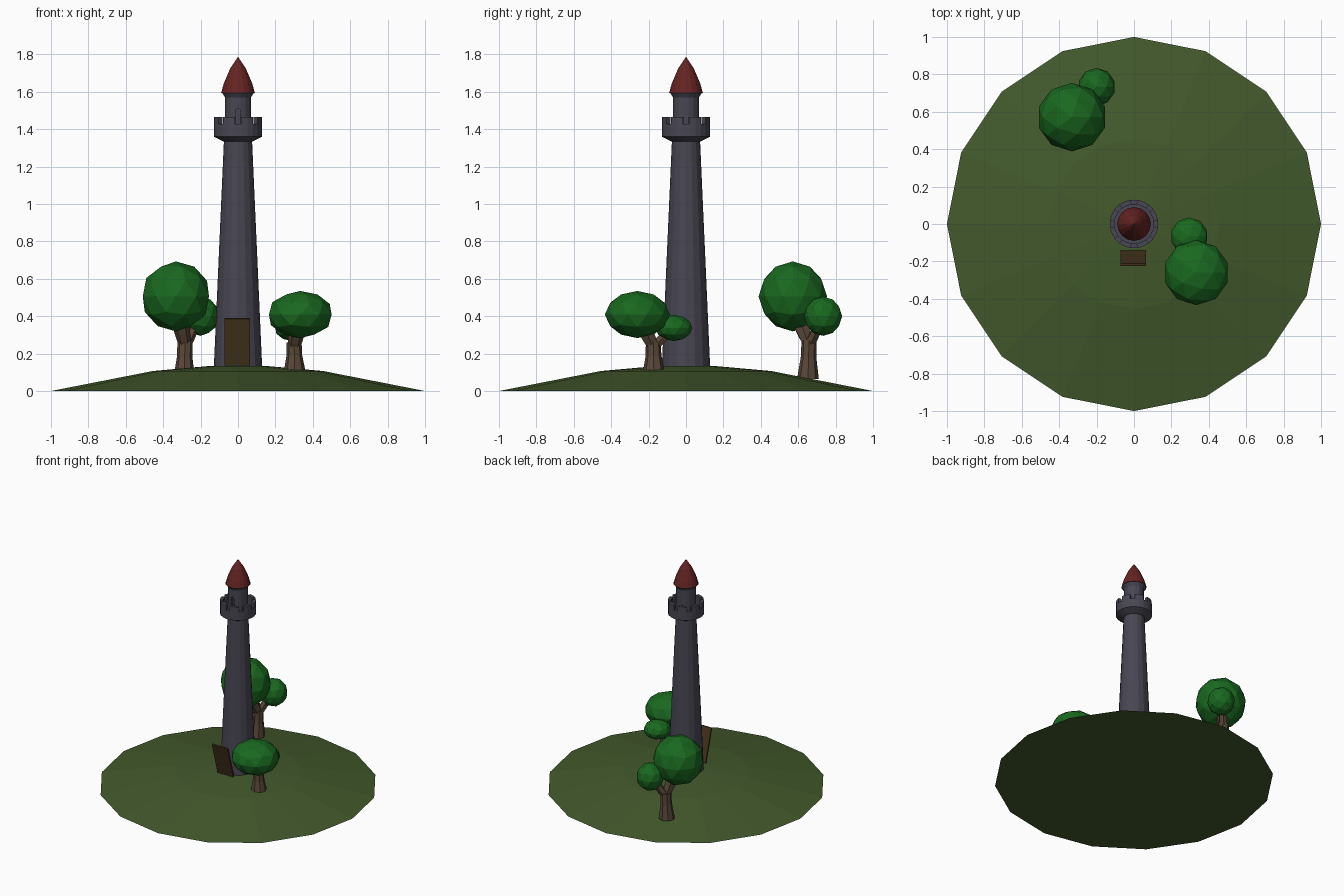
import bpy, bmesh
from math import sin, cos, pi, radians
from mathutils import Vector, Matrix

if "Cube" in bpy.data.objects:
    bpy.data.objects.remove(bpy.data.objects["Cube"])


def material(name, rgb):
    m = bpy.data.materials.new(name)
    m.diffuse_color = (*rgb, 1)
    m.use_nodes = True
    m.node_tree.nodes["Principled BSDF"].inputs["Base Color"].default_value = m.diffuse_color
    return m


GRASS = material("grass", (0.055, 0.10, 0.025))
STONE = material("stone", (0.065, 0.062, 0.085))
ROOF = material("roof_red", (0.13, 0.018, 0.016))
WOOD = material("door_wood", (0.06, 0.035, 0.012))
BARK = material("bark", (0.10, 0.065, 0.04))
LEAF = material("leaf", (0.01, 0.14, 0.014))


def make(name, bm, mat):
    bmesh.ops.recalc_face_normals(bm, faces=bm.faces)
    me = bpy.data.meshes.new(name)
    bm.to_mesh(me)
    bm.free()
    me.materials.append(mat)
    ob = bpy.data.objects.new(name, me)
    bpy.context.collection.objects.link(ob)
    return ob


def bridge(bm, rings):
    n = len(rings[0])
    for a, b in zip(rings, rings[1:]):
        for i in range(n):
            j = (i + 1) % n
            bm.faces.new((a[i], a[j], b[j], b[i]))


def lathe(profile, sides, offset=0.0, closed=False):
    """Revolve (radius, z) points; ends are capped, or joined if closed."""
    bm = bmesh.new()
    rings = [[bm.verts.new((r * cos(offset + 2 * pi * i / sides),
                            r * sin(offset + 2 * pi * i / sides), z))
              for i in range(sides)] for r, z in profile]
    bridge(bm, rings + rings[:1] if closed else rings)
    if not closed:
        bm.faces.new(rings[0])
        bm.faces.new(rings[-1])
    bmesh.ops.remove_doubles(bm, verts=bm.verts, dist=1e-4)
    return bm


def tube(bm, points, radii, sides=8):
    """Tapered tube through points, added to bm."""
    pts = [Vector(p) for p in points]
    rings = []
    for k, p in enumerate(pts):
        d = pts[min(k + 1, len(pts) - 1)] - pts[max(k - 1, 0)]
        if k == 0:
            d = Vector((0, 0, 1))
        rot = Vector((0, 0, 1)).rotation_difference(d.normalized())
        rings.append([bm.verts.new(p + rot @ Vector((radii[k] * cos(2 * pi * i / sides),
                                                     radii[k] * sin(2 * pi * i / sides), 0)))
                      for i in range(sides)])
    bridge(bm, rings)
    bm.faces.new(rings[0])
    bm.faces.new(rings[-1])


# Hill
make("hill", lathe([(1, 0), (0.455, 0.107), (0.14, 0.135)], 16), GRASS)

# Tower shaft
make("tower_shaft", lathe([(0.13, 0.11), (0.075, 1.345)], 16), STONE)

# Battlement gallery: closed ring, two of every three top segments raised
bm = lathe([(0.065, 1.335), (0.08, 1.335), (0.13, 1.36), (0.13, 1.428),
            (0.105, 1.428), (0.105, 1.39), (0.065, 1.39)], 24, radians(-7.5), True)
top = []
for f in bm.faces:
    if all(v.co.z > 1.42 for v in f.verts):
        c = f.calc_center_median()
        seg = round(Vector((c.x, c.y)).angle_signed(Vector((1, 0))) / (2 * pi / 24))
        if seg % 3:
            top.append(f)
ext = bmesh.ops.extrude_face_region(bm, geom=top)["geom"]
bmesh.ops.translate(bm, vec=(0, 0, 0.037),
                    verts=[v for v in ext if isinstance(v, bmesh.types.BMVert)])
bmesh.ops.delete(bm, geom=[f for f in top if f.is_valid], context='FACES_ONLY')
make("battlement", bm, STONE)

# Turret with flared eave
turret = make("turret", lathe([(0.071, 1.37), (0.071, 1.57), (0.088, 1.597)],
                              16, pi / 16), STONE)

# Arched doorway cut into the front of the turret
bm = bmesh.new()
arch = [(-0.014, 1.392), (0.014, 1.392)] + [
    (0.014 * cos(pi * i / 6), 1.495 + 0.016 * sin(pi * i / 6)) for i in range(7)]
face = bm.faces.new([bm.verts.new((x, -0.1, z)) for x, z in arch])
ext = bmesh.ops.extrude_face_region(bm, geom=[face])["geom"]
bmesh.ops.translate(bm, vec=(0, 0.06, 0),
                    verts=[v for v in ext if isinstance(v, bmesh.types.BMVert)])
cutter = make("doorway_cutter", bm, STONE)
cutter.hide_render = True
mod = turret.modifiers.new("doorway", 'BOOLEAN')
mod.operation = 'DIFFERENCE'
mod.object = cutter
bpy.context.view_layer.objects.active = turret
bpy.ops.object.modifier_apply(modifier=mod.name)
bpy.data.objects.remove(cutter)

# Roof
make("roof", lathe([(0.09, 1.594), (0.076, 1.645), (0.043, 1.722), (0.0, 1.787)],
                   16), ROOF)

# Door slab leaning outward from the tower foot
bm = bmesh.new()
bmesh.ops.create_cube(bm, size=1, matrix=Matrix.Translation((-0.004, -0.182, 0.263))
                      @ Matrix.Rotation(radians(16), 4, 'X')
                      @ Matrix.Diagonal((0.138, 0.012, 0.26, 1)))
make("door", bm, WOOD)


# Trees: forked trunk plus two faceted crowns
def tree(name, base, fork, tips, crowns):
    bm = bmesh.new()
    b, f = Vector(base), Vector(fork)
    tube(bm, [b, b.lerp(f, 0.55), f], [0.058, 0.042, 0.04])
    for tip, r in zip(tips, (0.05, 0.024)):
        t = Vector(tip)
        low = f - Vector((0, 0, 0.03))
        tube(bm, [low, low.lerp(t, 0.5), t], [0.034, (r + 0.034) / 2, r], 6)
    make(name + "_trunk", bm, BARK)
    for part, centre, size in zip(("_main_crown", "_small_crown"), tips, crowns):
        c, s = size
        bm = bmesh.new()
        bmesh.ops.create_icosphere(bm, subdivisions=2, radius=1,
                                   matrix=Matrix.Translation(c) @ Matrix.Diagonal((*s, 1)))
        make(name + part, bm, LEAF)


tree("front_tree", (0.303, -0.172, 0.105), (0.30, -0.175, 0.26),
     [(0.32, -0.23, 0.36), (0.295, -0.09, 0.32)],
     [((0.333, -0.26, 0.409), (0.176, 0.174, 0.126)),
      ((0.295, -0.065, 0.337), (0.1, 0.1, 0.07))])
tree("back_tree", (-0.288, 0.652, 0.065), (-0.283, 0.658, 0.27),
     [(-0.315, 0.60, 0.40), (-0.225, 0.715, 0.36)],
     [((-0.332, 0.571, 0.506), (0.186, 0.183, 0.187)),
      ((-0.2, 0.733, 0.4), (0.1, 0.102, 0.105))])
